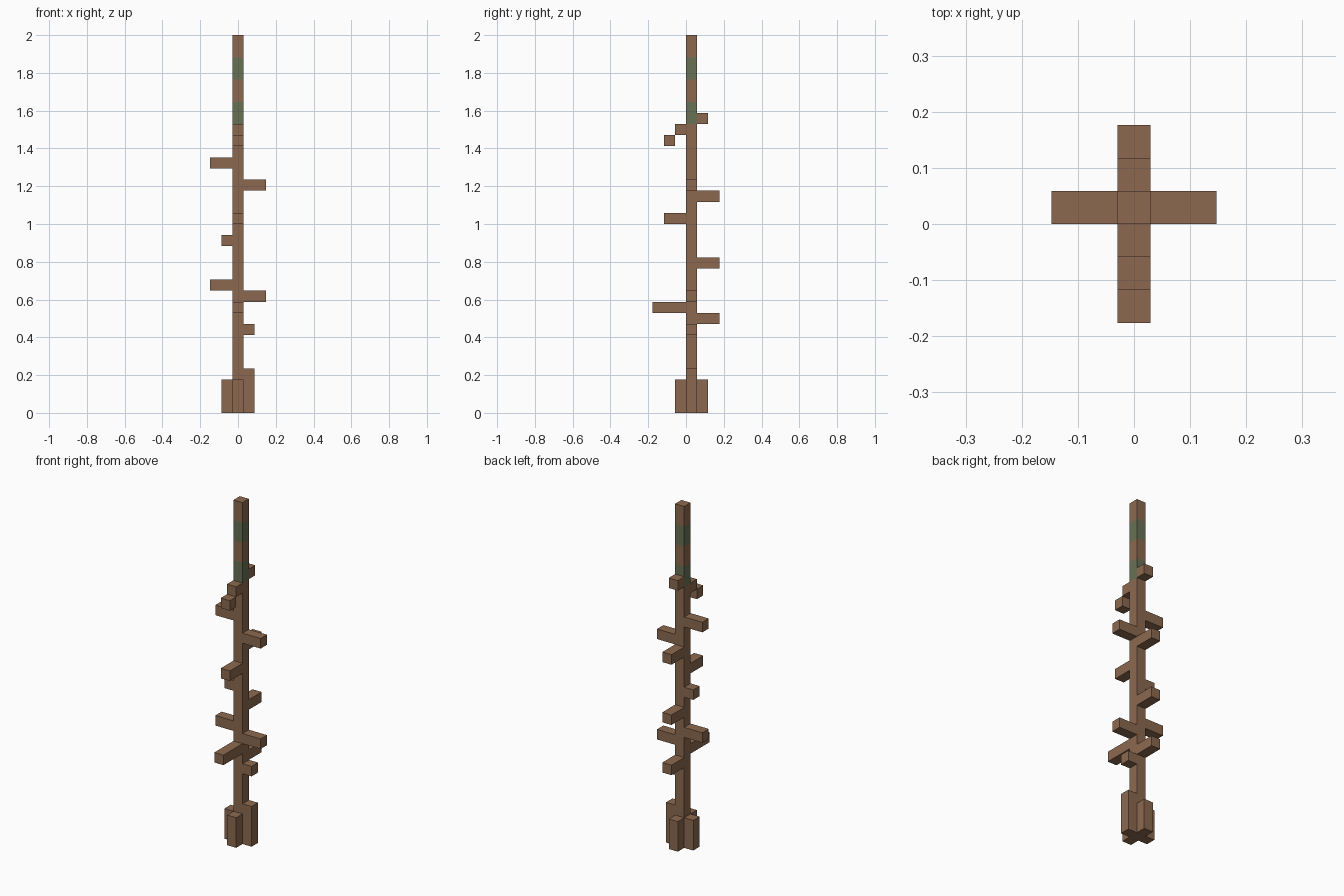
import bpy, bmesh
from mathutils import Vector, Matrix

default_cube = bpy.data.objects.get("Cube")
if default_cube:
    bpy.data.objects.remove(default_cube, do_unlink=True)

HEIGHT = 34            # trunk height in blocks
U = 2 / HEIGHT         # block size


def material(name, rgb):
    mat = bpy.data.materials.new(name)
    mat.use_nodes = True
    color = (*rgb, 1)
    mat.diffuse_color = color
    mat.node_tree.nodes["Principled BSDF"].inputs["Base Color"].default_value = color
    return mat


bark = material("bark brown", (0.262, 0.141, 0.078))
moss = material("moss green", (0.138, 0.165, 0.09))


def block(name, low, high, cuts=(), green=()):
    """Box between two corners in blocks; the trunk stands on x -0.5..0.5, y 0..1."""
    low, high = Vector(low) * U, Vector(high) * U
    bm = bmesh.new()
    bmesh.ops.create_cube(bm, size=1, matrix=Matrix.Translation((low + high) / 2)
                          @ Matrix.Diagonal((*(high - low), 1)))
    for z in cuts:
        bmesh.ops.bisect_plane(bm, geom=bm.verts[:] + bm.edges[:] + bm.faces[:],
                               plane_co=(0, 0, z * U), plane_no=(0, 0, 1))
    for face in bm.faces:
        z = face.calc_center_median().z / U
        face.material_index = int(any(a < z < b for a, b in green))
    mesh = bpy.data.meshes.new(name)
    bm.to_mesh(mesh)
    bm.free()
    mesh.materials.append(bark)
    mesh.materials.append(moss)
    obj = bpy.data.objects.new(name, mesh)
    bpy.context.collection.objects.link(obj)
    return obj


def arm(name, side, z, length, tall=1, start=0):
    """Arm growing outward from one side of the trunk."""
    a, b = start, start + length
    x0, x1, y0, y1 = {
        "left": (0.5 + a, 0.5 + b, 0, 1),
        "right": (-0.5 - b, -0.5 - a, 0, 1),
        "front": (-0.5, 0.5, -b, -a),
        "back": (-0.5, 0.5, 1 + a, 1 + b),
    }[side]
    block(f"{side}_{name}", (x0, y0, z), (x1, y1, z + tall))


# Trunk with two mossy bands
bands = ((26, 28), (30, 32))
block("trunk", (-0.5, 0, 0), (0.5, 1, HEIGHT),
      cuts=[z for band in bands for z in band], green=bands)

# Roots
for side, tall in (("left", 4), ("right", 3), ("front", 3), ("back", 3)):
    arm("root", side, 0, 1, tall)

# Branches: side, height, length
for side, z, length in (
        ("left", 7, 1), ("back", 8, 2), ("front", 9, 3), ("left", 10, 2),
        ("right", 11, 2), ("back", 13, 2), ("right", 15, 1), ("front", 17, 2),
        ("back", 19, 2), ("left", 20, 2), ("right", 22, 2),
        ("front", 25, 1), ("back", 26, 1)):
    arm("branch", side, z, length)

# Drooping tip of the upper front branch
arm("branch_tip", "front", 24, 1, start=1)
